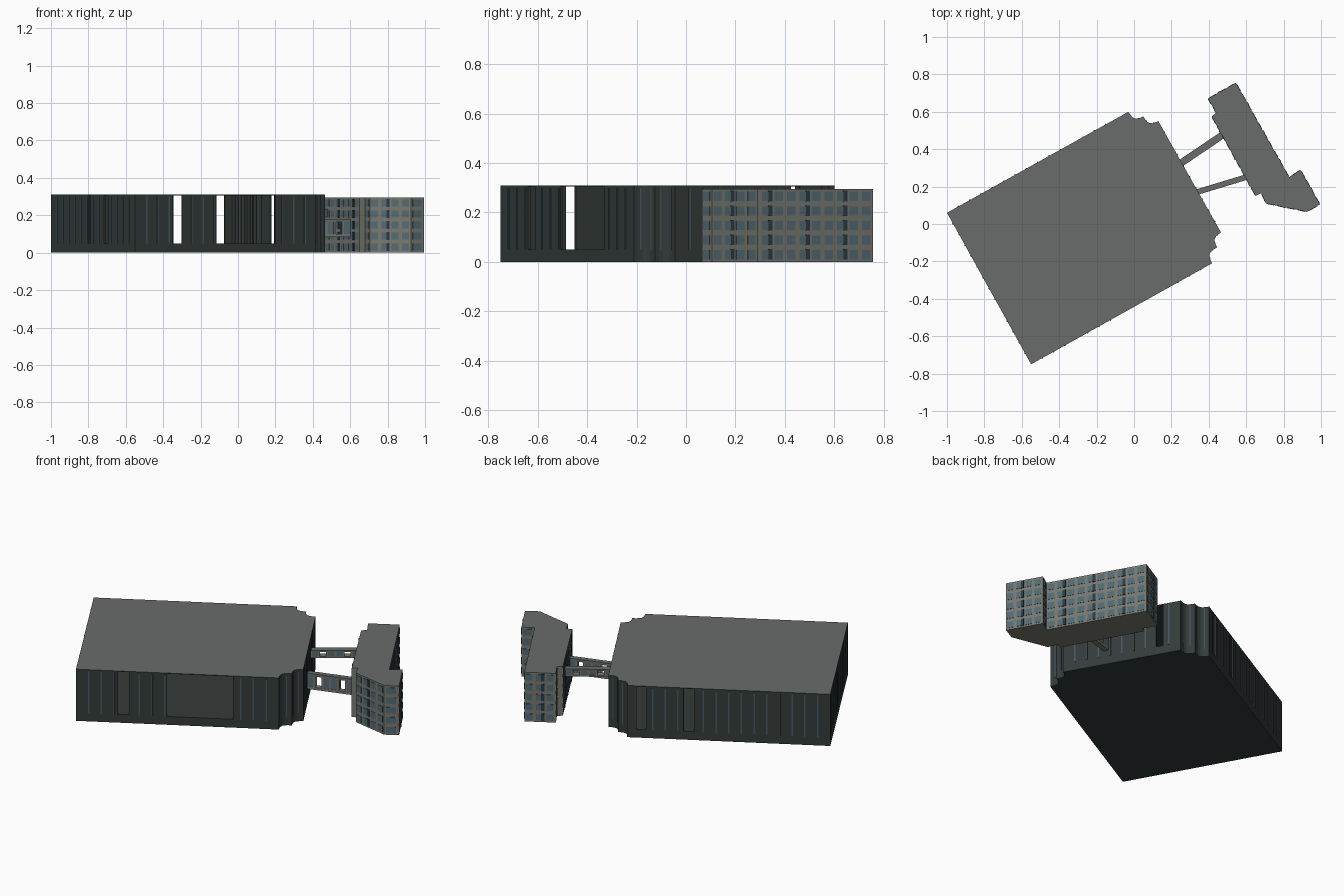
import bpy, bmesh, math
from mathutils import Vector

if "Cube" in bpy.data.objects:
    bpy.data.objects.remove(bpy.data.objects["Cube"])


def material(name, rgb):
    m = bpy.data.materials.new(name)
    m.diffuse_color = (*rgb, 1)
    m.use_nodes = True
    m.node_tree.nodes["Principled BSDF"].inputs["Base Color"].default_value = m.diffuse_color
    return m


ROOF = material("roof grey", (0.14, 0.15, 0.145))
DARK = material("dark cladding", (0.034, 0.044, 0.042))
MULLION = material("blue grey mullion", (0.06, 0.095, 0.12))
CONCRETE = material("warm concrete", (0.19, 0.19, 0.165))
GLASS = material("teal glass", (0.085, 0.145, 0.175))
SHADE = material("dark glass", (0.025, 0.042, 0.052))


def finish(name, bm, mats):
    bmesh.ops.recalc_face_normals(bm, faces=bm.faces[:])
    me = bpy.data.meshes.new(name)
    bm.to_mesh(me)
    bm.free()
    for m in mats:
        me.materials.append(m)
    ob = bpy.data.objects.new(name, me)
    bpy.context.collection.objects.link(ob)
    return ob


def add_prism(bm, pts, z0, z1):
    lo = [bm.verts.new((x, y, z0)) for x, y in pts]
    hi = [bm.verts.new((x, y, z1)) for x, y in pts]
    n = len(pts)
    faces = [bm.faces.new(lo[::-1]), bm.faces.new(hi)]
    for i in range(n):
        j = (i + 1) % n
        faces.append(bm.faces.new((lo[i], lo[j], hi[j], hi[i])))
    return faces


def add_slab(bm, p, q, f0, f1, z0, z1, inner, outer):
    """Upright slab along p-q between fractions f0 and f1, offset from the line."""
    p, q = Vector(p), Vector(q)
    d = q - p
    n = Vector((d.y, -d.x)).normalized()
    a, b = p + d * f0, p + d * f1
    add_prism(bm, [a + n * outer, b + n * outer, b + n * inner, a + n * inner], z0, z1)


def scallop(p, q, depth, steps=6):
    """Points of an inward curve from p to q, without the ends."""
    p, q = Vector(p), Vector(q)
    d = q - p
    n = Vector((-d.y, d.x)).normalized()
    return [tuple(p + d * (i / steps) + n * depth * math.sin(math.pi * i / steps))
            for i in range(1, steps)]


# ---------- main hall ----------
A, B, C = (-1.0, 0.06), (-0.55, -0.75), (0.418, -0.21)
D, E, F = (0.465, -0.045), (0.13, 0.55), (-0.03, 0.60)
M1, M2 = (0.445, -0.125), (0.05, 0.575)
corner_right = [C] + scallop(C, M1, 0.028) + [M1] + scallop(M1, D, 0.024) + [D]
corner_back = [E] + scallop(E, M2, 0.024) + [M2] + scallop(M2, F, 0.024) + [F]
outline = [B] + corner_right + corner_back + [A]
PLINTH, TOP = 0.05, 0.31

bm = bmesh.new()
add_prism(bm, outline, 0, PLINTH)
finish("plinth", bm, [DARK])

bm = bmesh.new()
faces = add_prism(bm, outline, TOP - 0.004, TOP)
for f in faces:
    f.material_index = 0 if f is faces[1] else 1
finish("hall_roof", bm, [ROOF, DARK])

# each wall: ends, number of bays, open ranges along its length
walls = [
    (B, C, 16, [(0.207, 0.26), (0.448, 0.775)]),
    (D, E, 10, [(0.79, 0.85)]),
    (F, A, 16, [(0.045, 0.092), (0.278, 0.33)]),
    (A, B, 14, [(0.445, 0.472), (0.63, 0.68)]),
]
panels, bars = bmesh.new(), bmesh.new()
for p, q, bays, openings in walls:
    start = 0.0
    for o0, o1 in openings + [(1.0, 1.0)]:
        add_slab(panels, p, q, start, o0, PLINTH, TOP - 0.004, -0.01, 0)
        start = o1
    length = (Vector(q) - Vector(p)).length
    for i in range(1, bays):
        f = i / bays
        if any(o0 - 0.01 < f < o1 + 0.01 for o0, o1 in openings):
            continue
        w = 0.004 / length
        add_slab(bars, p, q, f - w, f + w, PLINTH, TOP - 0.01, -0.002, 0.003)
for corner in (corner_right, corner_back):
    for i in range(len(corner) - 1):
        add_slab(panels, corner[i], corner[i + 1], 0, 1, PLINTH, TOP - 0.004, -0.008, 0)
        if i % 3 == 1:
            add_slab(bars, corner[i], corner[i + 1], 0.35, 0.65, PLINTH, TOP - 0.01, -0.002, 0.002)
finish("hall_wall_panels", panels, [DARK])
finish("hall_mullions", bars, [MULLION])

# ---------- office wing ----------
wing = [(0.545, 0.755), (0.395, 0.67), (0.44, 0.595), (0.415, 0.575), (0.65, 0.15),
        (0.68, 0.165), (0.705, 0.11), (0.925, 0.065), (0.995, 0.105), (0.89, 0.29),
        (0.83, 0.25)]
WING_TOP, FLOORS = 0.295, 5
bm = bmesh.new()
faces = add_prism(bm, wing, 0, WING_TOP)
for f in faces:
    f.material_index = 1 if f is faces[1] else 0
finish("office_wing", bm, [CONCRETE, ROOF])

# rows of wide windows with a narrow dark one at every third pier
wide, narrow = bmesh.new(), bmesh.new()
storey = WING_TOP / FLOORS
for i, p in enumerate(wing):
    q = wing[(i + 1) % len(wing)]
    length = (Vector(q) - Vector(p)).length
    if length < 0.05:
        continue
    bays = max(1, round(length / 0.056))
    for k in range(bays):
        for s in range(FLOORS):
            z = s * storey + 0.011
            add_slab(wide, p, q, (k + 0.12) / bays, (k + 0.8) / bays, z, z + 0.037, -0.002, 0.002)
            if k % 3 == 1:
                add_slab(narrow, p, q, (k + 0.62) / bays, (k + 0.92) / bays,
                         z - 0.002, z + 0.041, -0.002, 0.004)
finish("wide_windows", wide, [GLASS])
finish("narrow_windows", narrow, [SHADE])


# ---------- footbridges ----------
def footbridge(name, p, q, width, z0, z1, bays):
    h = width / 2
    t = min(0.015, (z1 - z0) * 0.2)
    frame, glass = bmesh.new(), bmesh.new()
    add_slab(frame, p, q, 0, 1, z0, z0 + t, -h, h)
    roof = bmesh.new()
    add_slab(roof, p, q, 0, 1, z1 - t, z1, -h, h)
    for side in (-1, 1):
        lo, hi = sorted((side * h, side * (h - 0.005)))
        for k in range(bays + 1):
            f = 0.02 + 0.96 * k / bays
            add_slab(frame, p, q, f - 0.02, f + 0.02, z0 + t, z1 - t, lo, hi)
        for k in range(bays):
            if k % 3 != 1:
                add_slab(glass, p, q, 0.02 + 0.96 * k / bays, 0.02 + 0.96 * (k + 1) / bays,
                         z0 + t, z1 - t, lo + 0.001, hi - 0.001)
    finish(name + "_frame", frame, [CONCRETE])
    finish(name + "_roof", roof, [ROOF])
    finish(name + "_glass", glass, [GLASS])


footbridge("upper_bridge", (0.25, 0.325), (0.48, 0.48), 0.038, 0.19, 0.235, 6)
footbridge("lower_bridge", (0.335, 0.17), (0.605, 0.252), 0.03, 0.085, 0.18, 6)
